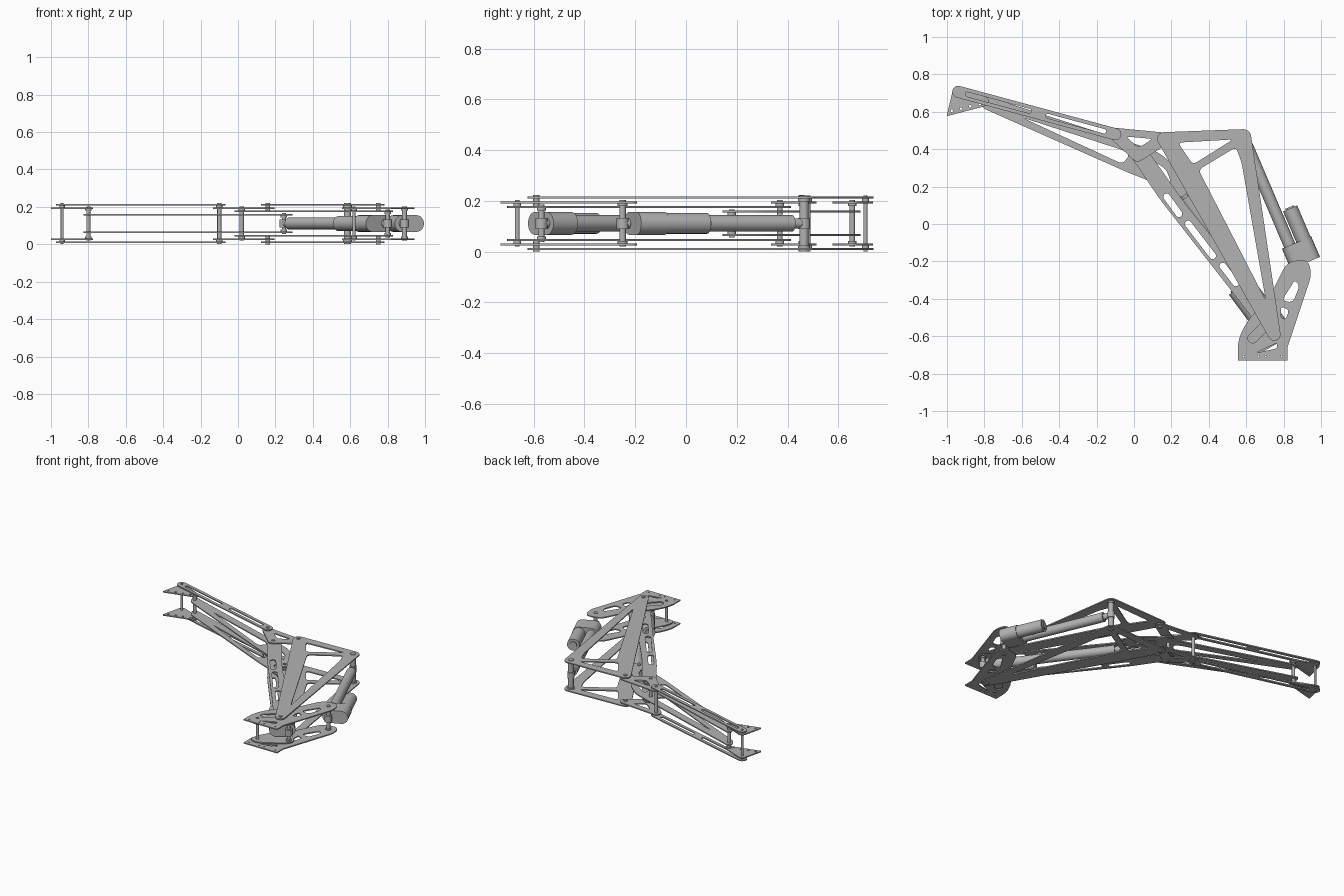
import bpy, bmesh, math
from mathutils import Vector, Matrix
from mathutils.geometry import convex_hull_2d

cube = bpy.data.objects.get("Cube")
if cube:
    bpy.data.objects.remove(cube, do_unlink=True)

MID = 0.111      # height of the symmetry plane
THICK = 0.008    # plate thickness

grey = bpy.data.materials.new("machined grey")
grey.use_nodes = True
grey.diffuse_color = (0.45, 0.45, 0.45, 1)
grey.node_tree.nodes["Principled BSDF"].inputs["Base Color"].default_value = (0.45, 0.45, 0.45, 1)


def circle(x, y, r, n=20):
    return [Vector((x + r * math.cos(math.tau * i / n), y + r * math.sin(math.tau * i / n)))
            for i in range(n)]


def hull(*discs):
    """Outline stretched around discs given as (x, y, radius)."""
    pts = [p for d in discs for p in circle(*d)]
    return [pts[i] for i in convex_hull_2d(pts)]


def slot(a, b, r):
    return hull((*a, r), (*b, r))


def rounded(points, r, steps=5):
    """Polygon with its corners rounded off."""
    out, n = [], len(points)
    for i in range(n):
        a, b, c = (Vector(points[j % n]) for j in (i - 1, i, i + 1))
        cut = min(r, (a - b).length * 0.45, (c - b).length * 0.45)
        p, q = b + (a - b).normalized() * cut, b + (c - b).normalized() * cut
        for k in range(steps + 1):
            t = k / steps
            out.append(p * (1 - t) ** 2 + b * 2 * t * (1 - t) + q * t * t)
    return out


def finish(obj, smooth=True):
    bpy.ops.object.select_all(action="DESELECT")
    obj.select_set(True)
    bpy.context.view_layer.objects.active = obj
    if obj.type == "CURVE":
        bpy.ops.object.convert(target="MESH")
        obj = bpy.context.object
    obj.data.materials.clear()
    obj.data.materials.append(grey)
    if smooth:
        bpy.ops.object.shade_smooth_by_angle(angle=math.radians(35))


def slab(name, outline, holes, half, matrix):
    """Flat outline with holes, extruded both ways by half."""
    curve = bpy.data.curves.new(name, "CURVE")
    curve.dimensions = "2D"
    curve.fill_mode = "BOTH"
    curve.extrude = half
    for loop in [outline] + holes:
        spline = curve.splines.new("POLY")
        spline.points.add(len(loop) - 1)
        for point, p in zip(spline.points, loop):
            point.co = (p[0], p[1], 0, 1)
        spline.use_cyclic_u = True
    obj = bpy.data.objects.new(name, curve)
    obj.matrix_world = matrix
    bpy.context.collection.objects.link(obj)
    finish(obj)


def plates(name, offset, outline, holes):
    """Matching pair of plates above and below the symmetry plane."""
    for side, label in ((1, "upper"), (-1, "lower")):
        slab(f"{name}_{label}", outline, holes, THICK / 2,
             Matrix.Translation((0, 0, MID + side * offset)))


def rods(name, pieces):
    """One mesh of cylinders given as (start, end, radius)."""
    bm = bmesh.new()
    for a, b, r in pieces:
        a, b = Vector(a), Vector(b)
        turn = (b - a).to_track_quat("Z", "Y").to_matrix().to_4x4()
        bmesh.ops.create_cone(bm, cap_ends=True, segments=28, radius1=r, radius2=r,
                              depth=(b - a).length,
                              matrix=Matrix.Translation((a + b) / 2) @ turn)
    mesh = bpy.data.meshes.new(name)
    bm.to_mesh(mesh)
    bm.free()
    obj = bpy.data.objects.new(name, mesh)
    bpy.context.collection.objects.link(obj)
    finish(obj)


# Pivot positions in plan
BASE_BOOM, BASE_CRANK, BASE_EAR = (0.62, -0.665), (0.75, -0.59), (0.89, -0.25)
BOOM_EAR, ELBOW, TAIL = (0.8, -0.57), (0.02, 0.37), (0.245, 0.18)
CRANK_TOP, CRANK_TIP, LINK_TIP = (0.585, 0.465), (0.16, 0.455), (-0.1, 0.48)
WRIST, TIP = (-0.8, 0.655), (-0.94, 0.707)
L1, L2, L3, L4 = 0.101, 0.083, 0.065, 0.046

# Base bracket plates
base = rounded([(0.555, -0.73), (0.555, -0.62), (0.61, -0.51), (0.72, -0.4), (0.82, -0.2),
                (0.93, -0.19), (0.95, -0.27), (0.82, -0.66), (0.82, -0.73)], 0.05)
base[:6] = [(0.555, -0.73)]
base[-12:] = [(0.82, -0.66), (0.82, -0.73)]
plates("base_bracket", L2, base, [
    rounded([(0.79, -0.41), (0.86, -0.3), (0.885, -0.33), (0.85, -0.42)], 0.03),
    rounded([(0.785, -0.44), (0.83, -0.46), (0.81, -0.51), (0.785, -0.5)], 0.02),
    rounded([(0.65, -0.69), (0.765, -0.635), (0.765, -0.665)], 0.015),
    slot((0.635, -0.61), (0.7, -0.545), 0.026),
] + [circle(x, -0.708, 0.005, 10) for x in (0.585, 0.665, 0.705, 0.79)])

# Lower boom plates
boom = rounded([(-0.03, 0.38), (0.03, 0.425), (0.09, 0.37), (0.28, 0.1), (0.72, -0.44),
                (0.84, -0.56), (0.8, -0.62), (0.64, -0.71), (0.575, -0.69), (0.59, -0.62),
                (0.645, -0.52), (0.5, -0.33), (0.14, 0.13)], 0.04)
plates("boom", L3, boom, [
    slot((0.175, 0.145), (0.24, 0.055), 0.018),
    slot((0.29, 0.0), (0.42, -0.17), 0.018),
    slot((0.475, -0.225), (0.545, -0.315), 0.018),
    slot((0.62, -0.39), (0.69, -0.48), 0.02)])

# Triangular crank plates
plates("crank", L1, hull((*BASE_CRANK, 0.034), (*CRANK_TOP, 0.042), (*CRANK_TIP, 0.036)), [
    rounded([(0.235, 0.435), (0.53, 0.452), (0.315, 0.318)], 0.025),
    rounded([(0.345, 0.29), (0.545, 0.41), (0.575, 0.33), (0.705, -0.41)], 0.025)])

# Elbow link plates
plates("elbow_link", L2, hull((*ELBOW, 0.036), (*CRANK_TIP, 0.034), (*LINK_TIP, 0.034)), [
    rounded([(-0.045, 0.468), (0.1, 0.455), (0.025, 0.408)], 0.02)])

# Forearm plates with a curved tail
forearm = rounded([(-0.83, 0.665), (-0.81, 0.69), (0.03, 0.42), (0.13, 0.385), (0.23, 0.3),
                   (0.3, 0.18), (0.25, 0.135), (0.2, 0.17), (0.06, 0.24), (-0.02, 0.27),
                   (-0.81, 0.62)], 0.045)
plates("forearm", L4, forearm, [
    rounded([(-0.6, 0.57), (-0.06, 0.395), (-0.025, 0.37), (-0.06, 0.32)], 0.03),
    rounded([(0.09, 0.345), (0.17, 0.295), (0.2, 0.22), (0.08, 0.28)], 0.025)])

# Long levelling link plates
plates("levelling_link", L1, slot(LINK_TIP, TIP, 0.032), [
    slot((-0.89, 0.693), (-0.56, 0.604), 0.012),
    slot((-0.46, 0.577), (-0.16, 0.496), 0.012)])

# Tool mount plates
mount = hull((-0.998, 0.58, 0.003), (*TIP, 0.03), (*WRIST, 0.025))
plates("tool_mount", L2, mount, [circle(-0.975 + 0.05 * i, 0.605 + 0.012 * i, 0.007, 10)
                                 for i in range(4)])

# Through pins with collars against the plates
pins = [("base_pin", BASE_BOOM, L2, 0.009), ("base_ear_pin", BASE_EAR, L2, 0.013),
        ("boom_ear_pin", BOOM_EAR, L3, 0.012), ("elbow_pin", ELBOW, L2, 0.011),
        ("tail_pin", TAIL, L4, 0.011), ("crank_top_pin", CRANK_TOP, L1, 0.018),
        ("link_pin", LINK_TIP, L1, 0.011), ("wrist_pin", WRIST, L2, 0.011),
        ("tip_pin", TIP, L1, 0.008)]
for name, (x, y), half, r in pins:
    parts = [((x, y, MID - half - 0.009), (x, y, MID + half + 0.009), r)]
    for s in (-1, 1):
        parts.append(((x, y, MID + s * (half - 0.014)), (x, y, MID + s * half), r + 0.006))
    rods(name, parts)

# Short pins that join only neighbouring plates
for name, (x, y) in (("crank_tip_pin", CRANK_TIP), ("crank_base_pin", BASE_CRANK)):
    rods(name, [((x, y, MID + s * (L2 - 0.014)), (x, y, MID + s * (L1 + 0.01)), 0.012)
                for s in (-1, 1)])


def actuator(name, rod_end, foot, side):
    """Linear actuator: tube, gearbox and a motor lying beside the tube."""
    a, b = Vector((*rod_end, MID)), Vector((*foot, MID))
    d = (a - b).normalized()
    n = Vector((d.y, -d.x, 0)) * side
    length = (a - b).length
    m = b + n * 0.08
    up = Vector((0, 0, 1))
    rods(name + "_tube", [(b + d * 0.14, a - d * 0.05, 0.032), (a - d * 0.06, a, 0.02),
                          (b, b + d * 0.05, 0.02)])
    rods(name + "_motor", [(m + d * 0.14, m + d * 0.328, 0.041),
                           (m + d * 0.328, m + d * 0.336, 0.025)])
    rods(name + "_eyes", [(p - up * 0.022, p + up * 0.022, 0.024) for p in (a, b)])
    frame = Matrix((n, d.cross(n), d)).transposed().to_4x4()
    slab(name + "_gearbox", slot((0, 0), (0.08, 0), 0.045), [], 0.06,
         Matrix.Translation(b + d * 0.087) @ frame)


actuator("crank_actuator", CRANK_TOP, BASE_EAR, 1)
actuator("forearm_actuator", TAIL, BOOM_EAR, -1)
